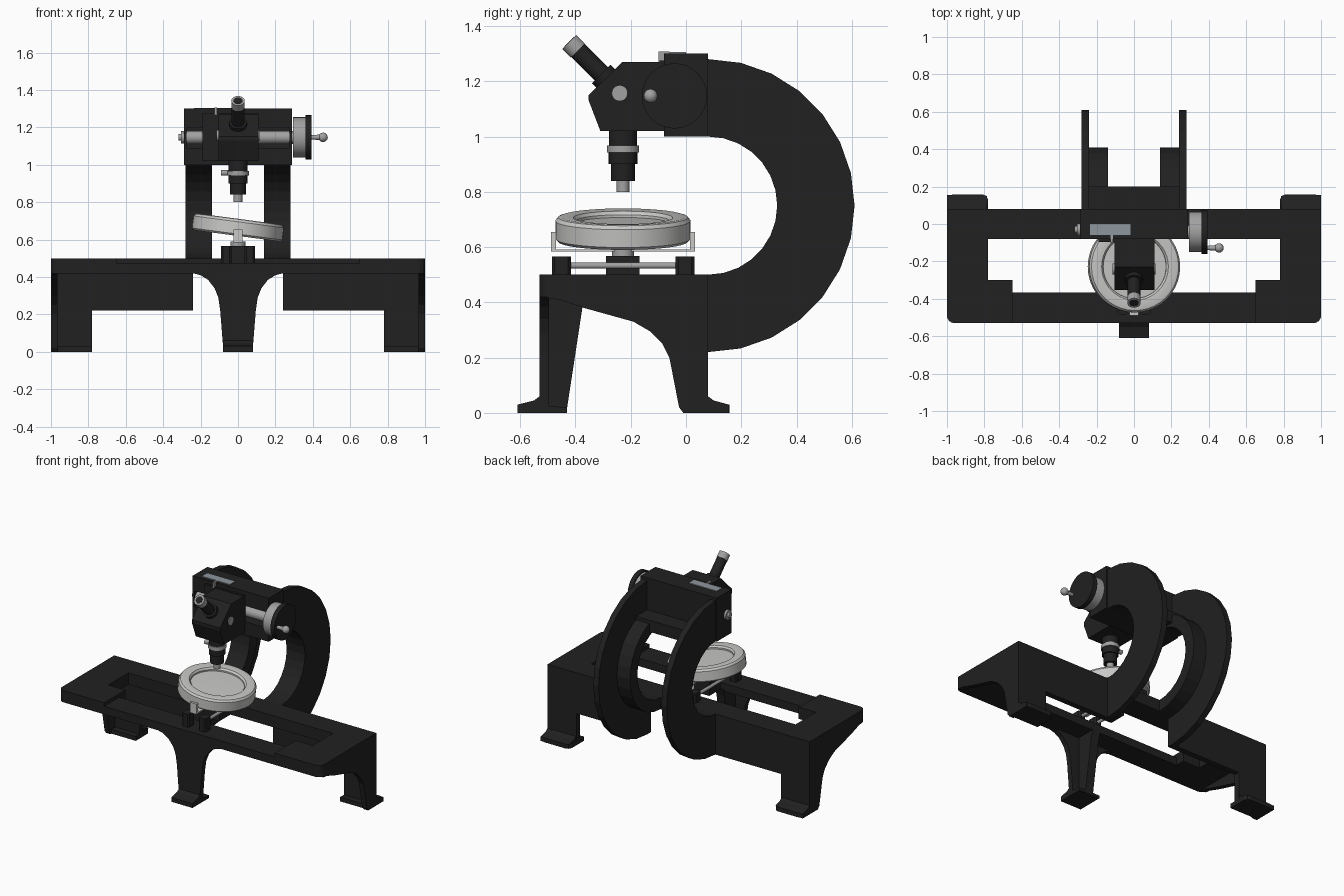
import bpy, bmesh, math
from mathutils import Vector, Matrix

if "Cube" in bpy.data.objects:
    bpy.data.objects.remove(bpy.data.objects["Cube"])

def mat(name, r, g, b):
    m = bpy.data.materials.new(name)
    m.diffuse_color = (r, g, b, 1)
    m.use_nodes = True
    m.node_tree.nodes["Principled BSDF"].inputs["Base Color"].default_value = m.diffuse_color
    return m

BLACK = mat("black enamel", .015, .015, .015)
STEEL = mat("steel", .36, .36, .36)
PALE = mat("pale metal", .58, .58, .57)
SCALE = mat("scale plate", .27, .31, .34)

def finish(name, bm, m, smooth=False):
    bmesh.ops.recalc_face_normals(bm, faces=bm.faces)
    me = bpy.data.meshes.new(name)
    bm.to_mesh(me)
    bm.free()
    me.materials.append(m)
    ob = bpy.data.objects.new(name, me)
    bpy.context.collection.objects.link(ob)
    if smooth:
        bpy.ops.object.select_all(action='DESELECT')
        ob.select_set(True)
        bpy.context.view_layer.objects.active = ob
        bpy.ops.object.shade_smooth_by_angle(angle=math.radians(35))
    return ob

def prism(name, pts, axis, a, b, m=BLACK):
    """Extrude a 2D outline along an axis from a to b."""
    def put(p, t):
        return {'x': (t, p[0], p[1]), 'y': (p[0], t, p[1]), 'z': (p[0], p[1], t)}[axis]
    bm = bmesh.new()
    lo = [bm.verts.new(put(p, a)) for p in pts]
    hi = [bm.verts.new(put(p, b)) for p in pts]
    bm.faces.new(lo)
    bm.faces.new(hi)
    n = len(pts)
    for i in range(n):
        j = (i + 1) % n
        bm.faces.new((lo[i], lo[j], hi[j], hi[i]))
    return finish(name, bm, m)

def box(name, x0, x1, y0, y1, z0, z1, m=BLACK):
    return prism(name, [(x0, y0), (x1, y0), (x1, y1), (x0, y1)], 'z', z0, z1, m)

def cyl(name, p, q, r, m=BLACK, n=24, r2=None):
    p, q = Vector(p), Vector(q)
    d = q - p
    bm = bmesh.new()
    mx = Matrix.Translation((p + q) / 2) @ d.to_track_quat('Z', 'Y').to_matrix().to_4x4()
    bmesh.ops.create_cone(bm, cap_ends=True, segments=n, radius1=r,
                          radius2=r if r2 is None else r2, depth=d.length, matrix=mx)
    return finish(name, bm, m, True)

def lathe(name, prof, m, mx, n=40):
    bm = bmesh.new()
    vs = [bm.verts.new((r, 0, z)) for r, z in prof]
    es = [bm.edges.new((vs[i], vs[i + 1])) for i in range(len(vs) - 1)]
    bmesh.ops.spin(bm, geom=vs + es, axis=(0, 0, 1), cent=(0, 0, 0),
                   angle=2 * math.pi, steps=n, use_duplicate=False)
    bmesh.ops.remove_doubles(bm, verts=bm.verts, dist=1e-5)
    bm.transform(mx)
    return finish(name, bm, m, True)

def arc(cy, cz, r, a0, a1, n):
    return [(cy + r * math.cos(math.radians(a0 + (a1 - a0) * i / n)),
             cz + r * math.sin(math.radians(a0 + (a1 - a0) * i / n))) for i in range(n + 1)]

# ---- table top ----
box("table_back_rail", -.78, .78, -.08, .08, .42, .5)
box("table_front_rail", -.65, .65, -.53, -.365, .42, .475)

# outline of end wall and back leg seen from the side
side = [(.08, .43), (.08, .06), (.1, .045), (.155, .03), (.155, 0), (-.01, 0), (-.025, .02),
        (-.06, .2), (-.085, .25), (-.13, .295), (-.19, .33), (-.37, .38), (-.46, .41), (-.5, .415), (-.5, .43)]

for s, tag in ((-1, "left"), (1, "right")):
    corner = [(s * x, y) for x, y in
              [(.78, .08), (1, .08)] + arc(.96, -.49, .04, 0, -90, 4) + [(.65, -.53), (.65, -.3), (.78, -.3)]]
    prism(tag + "_table_end", corner, 'z', .42, .5)
    prism(tag + "_end_wall", side, 'x', s * .965, s * 1)
    # back wall continuing down into the leg
    prism(tag + "_back_wall", [(s * x, z) for x, z in
          [(.24, .43), (.24, .22), (.78, .22), (.78, 0), (.99, 0), (.99, .43)]], 'y', .04, .08)
    prism(tag + "_back_foot", [(s * x, y) for x, y in
          [(.78, 0), (1, 0), (1, .13), (.99, .15), (.97, .158), (.81, .158), (.79, .15), (.78, .13)]],
          'z', 0, .03)
    prism(tag + "_back_foot_slope", [(.07, .03), (.15, .03), (.1, .043), (.08, .06), (.07, .06)],
          'x', s * .785, s * .995)
    # C arm: outer web plate and inner flange
    prism(tag + "_arm_web", arc(.08, .75, .53, -90, 90, 14) + arc(.08, .75, .25, 90, -90, 14),
          'x', s * .24, s * .28)
    prism(tag + "_arm_flange", arc(.08, .75, .33, -90, 90, 14) + arc(.08, .75, .25, 90, -90, 14),
          'x', s * .14, s * .245)

# ---- front leg ----
half = [(.24, .43), (.24, .42), (.2, .41), (.16, .385), (.125, .34), (.105, .29), (.095, .22), (.08, .03), (.08, 0)]
prism("front_leg", half + [(-x, z) for x, z in reversed(half)], 'y', -.53, -.495)
prism("front_leg_rib", [(-.5, .43), (-.36, .43), (-.375, .38), (-.43, .02), (-.43, 0), (-.5, 0)],
      'x', -.03, .03)
prism("front_foot", [(-.43, 0), (-.61, 0), (-.61, .03), (-.55, .045), (-.53, .06), (-.5, .06), (-.5, .025), (-.43, .02)],
      'x', -.08, .08)

# ---- head crossbeam: channel with lead screw ----
box("beam_bridge", -.245, .245, .06, .2, 1.0, 1.08)
box("beam_back", -.29, .29, .0, .08, 1.0, 1.3)
box("beam_top", -.29, .29, -.08, .0, 1.2, 1.3)
box("beam_bottom", -.29, .29, -.08, .0, 1.0, 1.09)
for s, tag in ((-1, "left"), (1, "right")):
    box(tag + "_beam_end", s * .275, s * .29, -.08, 0, 1.09, 1.2)
cyl("lead_screw", (-.28, -.043, 1.147), (.31, -.043, 1.147), .035, STEEL)
cyl("screw_end_nut", (-.29, -.03, 1.147), (-.305, -.03, 1.147), .033, STEEL)
cyl("screw_end_pin", (-.3, -.03, 1.147), (-.318, -.03, 1.147), .018, STEEL)
box("scale_plate", -.235, -.02, -.06, .0, 1.298, 1.305, SCALE)
box("scale_pointer", -.125, -.113, -.1, -.06, 1.27, 1.307, STEEL)

# ---- handwheel ----
cyl("wheel_drum", (.295, -.042, 1.147), (.36, -.042, 1.147), .108, STEEL, 32)
cyl("wheel_rim", (.36, -.042, 1.147), (.392, -.042, 1.147), .118, BLACK, 32)
cyl("crank_handle", (.39, -.128, 1.147), (.45, -.128, 1.147), .011, STEEL, 16, .016)
bm = bmesh.new()
bmesh.ops.create_uvsphere(bm, u_segments=16, v_segments=10, radius=.025,
                          matrix=Matrix.Translation((.455, -.128, 1.147)))
finish("crank_ball", bm, STEEL, True)

# ---- microscope carriage and body ----
box("carriage", -.19, .11, -.095, -.078, 1.02, 1.275)
prism("microscope_body", [(-.085, 1.02), (-.31, 1.02), (-.352, 1.13), (-.352, 1.15), (-.23, 1.27), (-.085, 1.27)],
      'x', -.105, .11)
for s, tag in ((-1, "left"), (1, "right")):
    cyl(tag + "_side_cap", (s * .1, -.24, 1.157), (s * .116, -.24, 1.157), .029, STEEL)

# eyepiece stack along a 45 degree axis
base, ax = Vector((0, -.275, 1.195)), Vector((0, -.707, .707))
for name, a, b, r, m in (("eyepiece_collar", 0, .045, .047, BLACK), ("eyepiece_tube", .03, .17, .034, BLACK),
                         ("eyepiece_ring", .165, .208, .036, STEEL), ("eyepiece_lens", .2, .2095, .024, BLACK)):
    cyl(name, base + ax * a, base + ax * b, r, m)

# objective stack along the vertical axis
for name, a, b, r, m in (("objective_neck", 1.03, .965, .051, BLACK), ("objective_ring", .968, .943, .058, STEEL),
                         ("objective_barrel", .945, .9, .052, BLACK), ("objective_nose", .9, .84, .043, BLACK),
                         ("objective_tip", .842, .8, .023, STEEL)):
    cyl(name, (0, -.228, a), (0, -.228, b), r, m)
cyl("objective_screw", (-.05, -.228, .957), (-.09, -.228, .957), .015, STEEL, 12)

# ---- tilting dish ----
tilt = Matrix.Translation((0, -.228, .665)) @ Matrix.Rotation(math.radians(7.5), 4, 'Y')
lathe("dish_ring", [(.17, -.045), (.235, -.045), (.245, -.035), (.245, .03), (.235, .043), (.225, .046),
                    (.18, .042), (.17, .03), (.17, -.045)], PALE, tilt)
lathe("dish_plate", [(0, -.035), (.175, -.035), (.175, .02), (0, .024)], PALE, tilt)
# cradle bracket under the dish
box("cradle_strip", -.025, .025, -.488, .032, .584, .592, PALE)
box("cradle_front", -.025, .025, -.488, -.47, .584, .655, PALE)
box("cradle_back", -.025, .025, .014, .032, .584, .655, PALE)

# ---- slide stand with rods ----
box("stand_block", -.06, .06, -.29, -.168, .47, .567)
cyl("stand_stem", (0, -.228, .56), (0, -.228, .59), .04, STEEL)
for s, tag in ((-1, "left"), (1, "right")):
    cyl(tag + "_slide_rod", (s * .063, -.43, .533), (s * .063, -.02, .533), .011, STEEL, 16)
    for y0, y1, end in ((-.485, -.417, "front"), (-.038, .03, "back")):
        cx, cy = s * .063, (y0 + y1) / 2
        w, h, c = .027, .034, .01
        prism(f"{tag}_{end}_rod_block", [(cx - w + c, cy - h), (cx + w - c, cy - h), (cx + w, cy - h + c),
              (cx + w, cy + h - c), (cx + w - c, cy + h), (cx - w + c, cy + h), (cx - w, cy + h - c),
              (cx - w, cy - h + c)], 'z', .47, .565)
